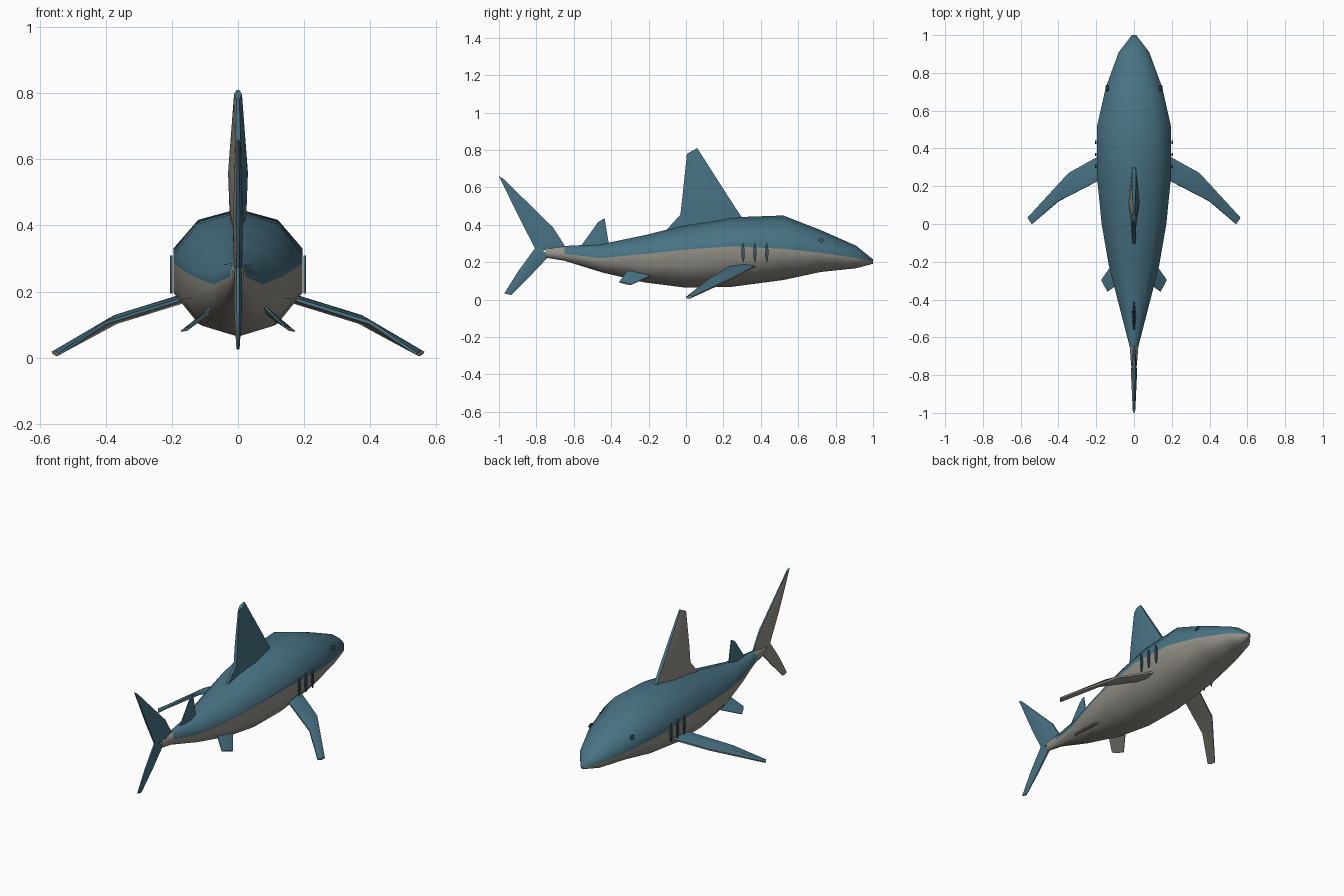
import bpy, bmesh, math
from mathutils import Vector

if "Cube" in bpy.data.objects:
    bpy.data.objects.remove(bpy.data.objects["Cube"], do_unlink=True)


def material(name, rgb):
    m = bpy.data.materials.new(name)
    m.use_nodes = True
    m.diffuse_color = (*rgb, 1)
    m.node_tree.nodes["Principled BSDF"].inputs["Base Color"].default_value = (*rgb, 1)
    return m


TEAL = material("teal skin", (0.065, 0.168, 0.228))
GREY = material("pale belly", (0.30, 0.29, 0.25))
DARK = material("dark teal", (0.035, 0.09, 0.125))


def finish(bm, name, mats, rule=None, angle=50):
    """Turn a bmesh into an object; faces matching the rule take the second material."""
    bmesh.ops.recalc_face_normals(bm, faces=bm.faces)
    bm.normal_update()
    if rule:
        for f in bm.faces:
            f.material_index = int(rule(f))
    me = bpy.data.meshes.new(name)
    bm.to_mesh(me)
    bm.free()
    for m in mats:
        me.materials.append(m)
    ob = bpy.data.objects.new(name, me)
    bpy.context.collection.objects.link(ob)
    bpy.ops.object.select_all(action="DESELECT")
    ob.select_set(True)
    bpy.context.view_layer.objects.active = ob
    bpy.ops.object.shade_smooth_by_angle(angle=math.radians(angle))
    return ob


def loft(bm, rings):
    """Skin a list of point rings and cap both ends."""
    loops = [[bm.verts.new(p) for p in ring] for ring in rings]
    n = len(loops[0])
    for a, b in zip(loops, loops[1:]):
        for i in range(n):
            j = (i + 1) % n
            bm.faces.new((a[i], a[j], b[j], b[i]))
    bm.faces.new(loops[0])
    bm.faces.new(loops[-1])
    return loops


# Body: ten-sided rings plus one point each side on the colour line
# y, half width, top, bottom, height of colour line
STATIONS = [
    (1.0, .012, .215, .192, .204), (.91, .085, .288, .168, .222),
    (.72, .158, .372, .148, .25), (.52, .205, .45, .105, .272),
    (.24, .205, .44, .068, .285), (0, .18, .40, .064, .268),
    (-.22, .14, .345, .092, .245), (-.45, .078, .297, .146, .222),
    (-.65, .024, .287, .208, .245), (-.75, .016, .28, .225, .25),
]


def body_ring(y, w, top, bottom, line):
    mid, h = (top + bottom) / 2, (top - bottom) / 2
    half = [Vector((w * math.sin(a), y, mid + h * math.cos(a)))
            for a in (math.radians(36 * k) for k in range(6))]
    half.insert(3, Vector((half[2].x, y, line)))
    return half + [Vector((-p.x, p.y, p.z)) for p in half[-2:0:-1]]


bm = bmesh.new()
loops = loft(bm, [body_ring(*s) for s in STATIONS])
belly = {v for loop in loops for v in loop[3:10]}
finish(bm, "body", [TEAL, GREY],
       lambda f: all(v in belly for v in f.verts) or f.calc_center_median().y < -.66, 75)


# Fins: six-sided sections with blunt edges, thickest at mid chord
def fin(name, sections, rule=None):
    """Each section is (leading point, trailing point, half thickness)."""
    secs = [(Vector(a), Vector(b), t) for a, b, t in sections]
    span = secs[-1][0] - secs[0][0]
    normal = span.cross(secs[0][1] - secs[0][0]).normalized()
    rings = []
    for a, b, t in secs:
        m, n = a.lerp(b, .45), normal * t
        rings.append([a + n * .35, m + n, b + n * .35, b - n * .35, m - n, a - n * .35])
    bm = bmesh.new()
    loft(bm, rings)
    return finish(bm, name, [TEAL, GREY], rule, 40)


def upright(name, rows, rule=None):
    return fin(name, [((0, ya, za), (0, yb, zb), t) for ya, za, yb, zb, t in rows], rule)


def pale_side(f):
    return f.normal.x < -.3


upright("dorsal_fin", [(.33, .40, -.12, .355, .02), (.295, .445, -.03, .455, .026),
                       (.22, .56, -.018, .56, .03), (.06, .81, .005, .78, .012)], pale_side)
upright("rear_dorsal_fin", [(-.41, .28, -.57, .275, .012), (-.435, .435, -.47, .415, .004)])
upright("upper_tail_fin", [(-.64, .275, -.80, .26, .012), (-.71, .385, -.89, .435, .016),
                           (-.975, .645, -1.0, .66, .007)], pale_side)
upright("lower_tail_fin", [(-.73, .235, -.80, .285, .012), (-.825, .135, -.895, .155, .012),
                           (-.935, .025, -.972, .033, .005)], pale_side)


def underside(f):
    return f.normal.z < 0


for side, s in (("left", 1), ("right", -1)):
    fin(side + "_pectoral_fin",
        [((s * .13, .39, .19), (s * .13, .26, .19), .014),
         ((s * .345, .27, .124), (s * .40, .12, .106), .014),
         ((s * .562, .035, .015), (s * .54, 0, .012), .01)], underside)
    fin(side + "_pelvic_fin",
        [((s * .075, -.16, .14), (s * .075, -.31, .16), .008),
         ((s * .172, -.295, .08), (s * .14, -.357, .094), .006)], underside)

    # Gill slits: thin upright lens plates standing just off the flank
    for i, y in enumerate((.305, .368, .432)):
        bm = bmesh.new()
        shape = [(0, .06), (.009, .015), (.007, -.03), (0, -.055), (-.009, -.015), (-.007, .03)]
        loft(bm, [[(s * x, y + dy, .25 + dz) for dy, dz in shape] for x in (.198, .206)])
        finish(bm, f"{side}_gill_{i + 1}", [DARK])

    # Eye: small flat disc
    bm = bmesh.new()
    turn = [math.radians(45 * k) for k in range(8)]
    loft(bm, [[(s * (x - .4 * .014 * math.sin(a)), .72 + .016 * math.cos(a), .316 + .014 * math.sin(a))
               for a in turn] for x in (.138, .146)])
    finish(bm, side + "_eye", [DARK])
